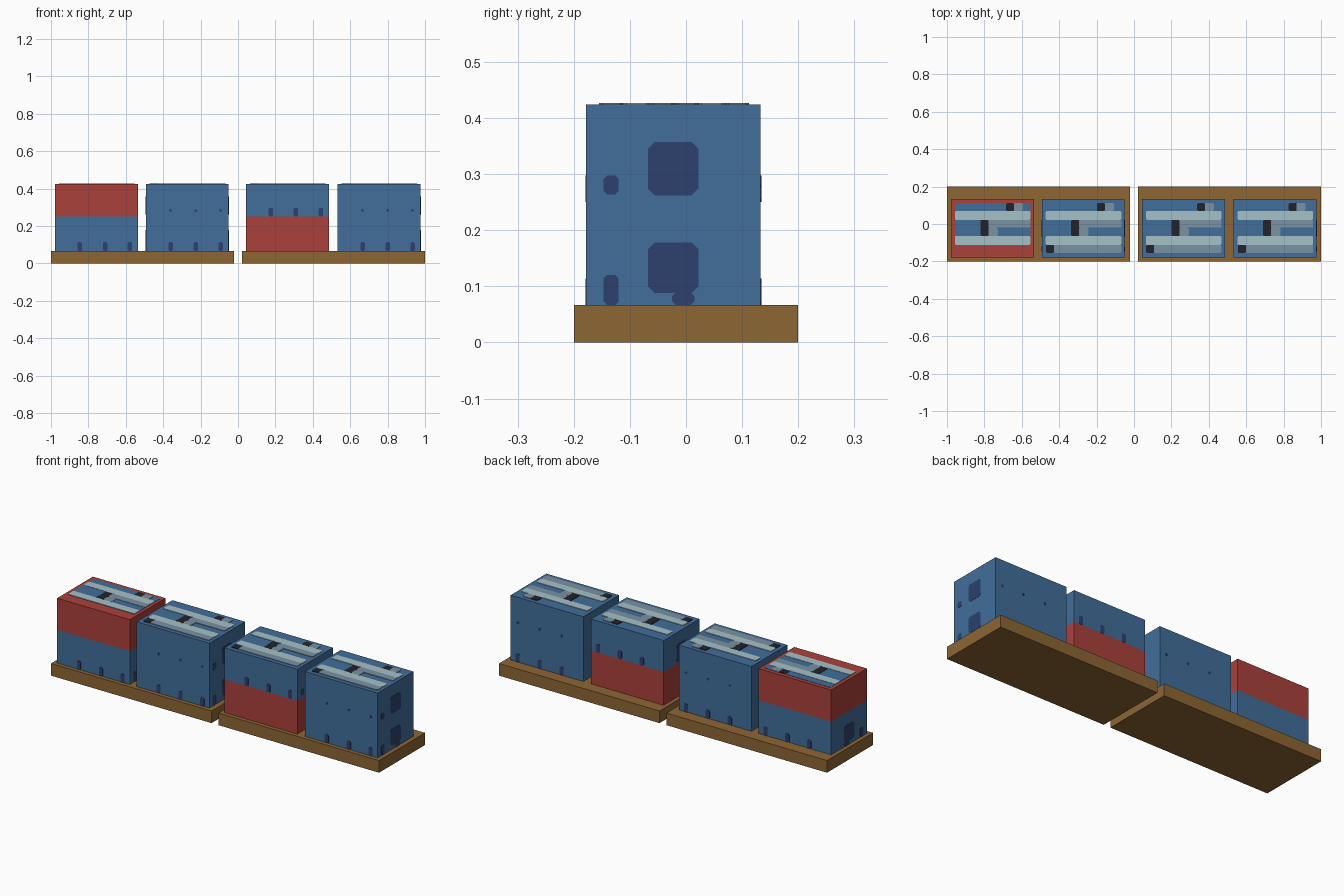
import bpy, bmesh
from mathutils import Vector

if "Cube" in bpy.data.objects:
    bpy.data.objects.remove(bpy.data.objects["Cube"])


def material(name, r, g, b):
    m = bpy.data.materials.new(name)
    lin = [((c / 255 + 0.055) / 1.055) ** 2.4 for c in (r, g, b)]
    m.diffuse_color = (*lin, 1)
    m.use_nodes = True
    m.node_tree.nodes["Principled BSDF"].inputs["Base Color"].default_value = m.diffuse_color
    return m


BLUE = material("crate blue", 65, 110, 155)
RED = material("crate red", 170, 65, 59)
NAVY = material("opening navy", 45, 65, 110)
WOOD = material("pallet wood", 141, 102, 52)
PALE = material("pale strip", 165, 193, 200)
GREY = material("slate strip", 122, 146, 162)
BLACK = material("dark fitting", 34, 36, 44)

Z0, Z1, SPLIT = 0.067, 0.424, 0.25
Y0, Y1, WIDTH = -0.178, 0.133, 0.443


def finish(name, bm, mats):
    me = bpy.data.meshes.new(name)
    bmesh.ops.recalc_face_normals(bm, faces=bm.faces)
    bm.to_mesh(me)
    bm.free()
    for m in mats:
        me.materials.append(m)
    ob = bpy.data.objects.new(name, me)
    bpy.context.collection.objects.link(ob)
    return ob


def block(lo, hi):
    bm = bmesh.new()
    bmesh.ops.create_cube(bm, size=1)
    for v in bm.verts:
        v.co = [lo[i] if v.co[i] < 0 else hi[i] for i in range(3)]
    return bm


def plate(name, axis, pos, out, u0, u1, v0, v1, mat, cut=0.006, thick=0.0015):
    """Thin corner-cut plate lying on the face at pos, facing out along axis."""
    c = min(cut, (u1 - u0) / 3, (v1 - v0) / 3)
    outline = [(u0 + c, v0), (u1 - c, v0), (u1, v0 + c), (u1, v1 - c),
               (u1 - c, v1), (u0 + c, v1), (u0, v1 - c), (u0, v0 + c)]
    bm = bmesh.new()
    verts = []
    for u, v in outline:
        co = [u, v]
        co.insert(axis, pos)
        verts.append(bm.verts.new(co))
    face = bm.faces.new(verts)
    res = bmesh.ops.extrude_face_region(bm, geom=[face])
    step = Vector((0, 0, 0))
    step[axis] = out * thick
    for g in res["geom"]:
        if isinstance(g, bmesh.types.BMVert):
            g.co += step
    finish(name, bm, [mat])


# Pallets
for x0, x1 in ((-1, -0.021), (0.021, 1)):
    finish("pallet", block((x0, -0.2, 0), (x1, 0.2, Z0)), [WOOD])


# Stacked crates: left edge, lower colour, upper colour
STACKS = [(-0.978, BLUE, RED), (-0.493, BLUE, BLUE),
          (0.043, RED, BLUE), (0.533, BLUE, BLUE)]

for left, lower, upper in STACKS:
    right = left + WIDTH
    bm = block((left, Y0, Z0), (right, Y1, Z1))
    if lower != upper:
        bmesh.ops.bisect_plane(bm, geom=bm.verts[:] + bm.edges[:] + bm.faces[:],
                               plane_co=(0, 0, SPLIT), plane_no=(0, 0, 1))
    for f in bm.faces:
        f.material_index = int(f.calc_center_median().z > SPLIT)
    finish("crate_stack", bm, [lower, upper])

    # Openings on the ends, and small slots along front and back
    for base, colour in ((Z0, lower), (SPLIT, upper)):
        if colour == RED:
            continue
        top = base == SPLIT
        small = top and lower == BLUE
        h0, h1 = (0.262, 0.357) if top else (0.088, 0.178)
        s0, s1 = (0.264, 0.297) if top else (Z0, 0.12)
        for x, out in ((left, -1), (right, 1)):
            plate("end_opening", 0, x, out, -0.068, 0.022, h0, h1, NAVY, 0.012)
            plate("end_slot", 0, x, out, -0.147, -0.12, s0, s1, NAVY)
            if not top:
                plate("end_notch", 0, x, out, -0.025, 0.015, Z0, 0.088, NAVY)
        for y, out in ((Y0, -1), (Y1, 1)):
            for dx in (0.133, 0.267, 0.4):
                x = left + dx
                if small:
                    plate("side_dot", 1, y, out, x - 0.007, x + 0.007,
                          0.276, 0.29, NAVY)
                else:
                    plate("side_slot", 1, y, out, x - 0.012, x + 0.012,
                          base, base + 0.047, NAVY)

    # Painted lid: strips and fittings, measured from the left edge
    lid = [("pale_strip", 0.02, 0.425, 0.022, 0.07, PALE),
           ("pale_strip", 0.02, 0.425, -0.112, -0.064, PALE),
           ("slate_strip", 0.2, 0.425, -0.02, 0.022, GREY),
           ("slate_strip", 0.2, 0.25, -0.064, -0.02, GREY),
           ("slate_tab", 0.337, 0.385, 0.07, 0.112, GREY),
           ("centre_fitting", 0.157, 0.2, -0.064, 0.022, BLACK),
           ("back_fitting", 0.294, 0.337, 0.07, 0.112, BLACK)]
    if upper == BLUE:
        lid += [("slate_strip", 0.065, 0.425, -0.155, -0.112, GREY),
                ("front_fitting", 0.022, 0.065, -0.155, -0.112, BLACK)]
    else:
        plate("lid_field", 2, Z1, 1, left + 0.02, left + 0.425,
              -0.112, 0.112, BLUE, thick=0.0015)
    for name, a, b, c, d, mat in lid:
        plate(name, 2, Z1, 1, left + a, left + b, c, d, mat, thick=0.003)
